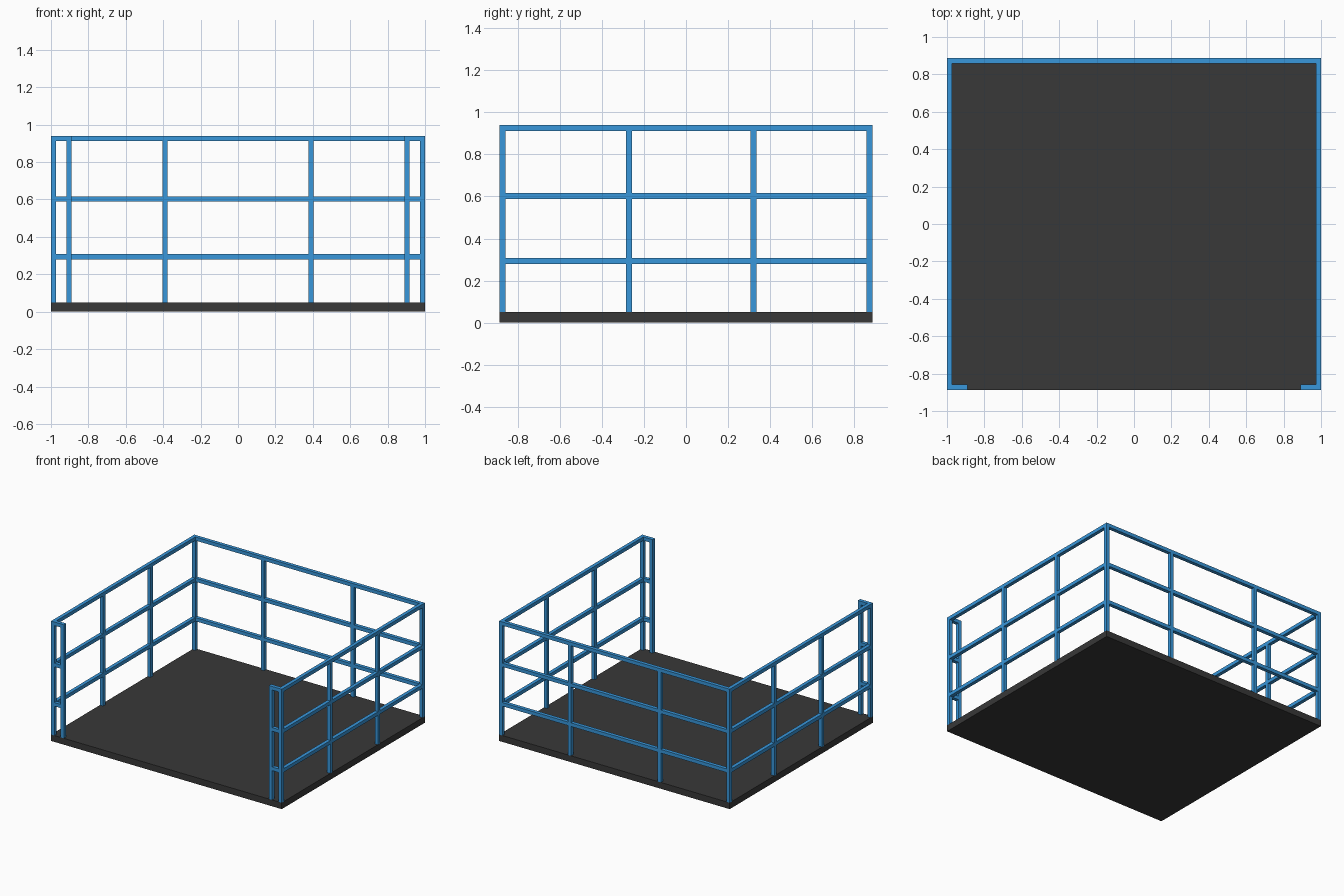
import bpy

if "Cube" in bpy.data.objects:
    bpy.data.objects.remove(bpy.data.objects["Cube"])

X, Y = 1.0, 0.887        # half extents of the platform
BASE, TOP = 0.05, 0.94   # floor top and railing top
T = 0.028                # square tube thickness
H = T / 2
STUB = 0.89              # inner end of the short front returns


def material(name, color):
    m = bpy.data.materials.new(name)
    m.diffuse_color = color
    m.use_nodes = True
    m.node_tree.nodes["Principled BSDF"].inputs["Base Color"].default_value = m.diffuse_color
    return m


blue = material("blue_paint", (0.04, 0.31, 0.71, 1))
dark = material("dark_floor", (0.04, 0.04, 0.04, 1))


def box(name, lo, hi, mat):
    bpy.ops.mesh.primitive_cube_add(size=1, location=[(a + b) / 2 for a, b in zip(lo, hi)])
    ob = bpy.context.object
    ob.name = name
    ob.scale = [b - a for a, b in zip(lo, hi)]
    bpy.ops.object.transform_apply(location=False, rotation=False, scale=True)
    ob.data.materials.append(mat)
    return ob


def post(name, x, y, top):
    box(name, (x - H, y - H, BASE), (x + H, y + H, top), blue)


# Floor slab
box("floor", (-X, -Y, 0), (X, Y, BASE), dark)

# Horizontal rails at three heights: back, both sides and short front returns
for level, z in (("lower", 0.294), ("middle", 0.603), ("top", TOP - H)):
    box(f"{level}_back_rail", (-X + T, Y - T, z - H), (X - T, Y, z + H), blue)
    for side, s in (("left", -1), ("right", 1)):
        xs = sorted((s * X, s * (X - T)))
        box(f"{level}_{side}_rail", (xs[0], -Y, z - H), (xs[1], Y, z + H), blue)
        xs = sorted((s * (X - T), s * (STUB + T)))
        box(f"{level}_{side}_front_return", (xs[0], -Y, z - H), (xs[1], -Y + T, z + H), blue)

# Upright posts
for side, s in (("left", -1), ("right", 1)):
    post(f"{side}_front_corner_post", s * (X - H), -Y + H, TOP - T)
    post(f"{side}_back_corner_post", s * (X - H), Y - H, TOP - T)
    post(f"{side}_gate_post", s * (STUB + H), -Y + H, TOP)
    post(f"{side}_back_post", s * 0.39, Y - H, TOP - T)
    for i, y in enumerate((-0.27, 0.32)):
        post(f"{side}_side_post_{i + 1}", s * (X - H), y, TOP - T)
